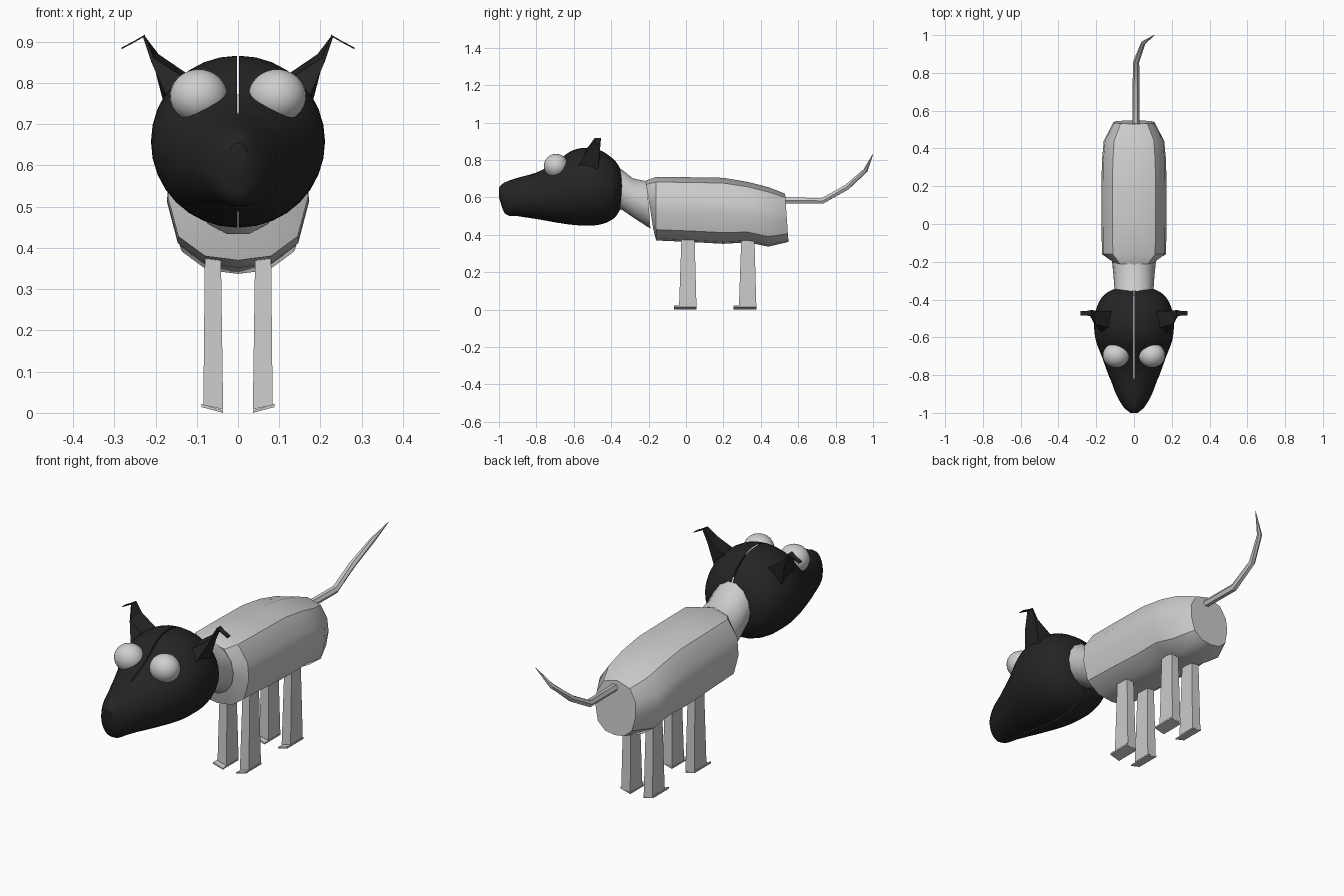
import bpy, bmesh, math
from mathutils import Vector

if "Cube" in bpy.data.objects:
    bpy.data.objects.remove(bpy.data.objects["Cube"])


def material(name, c):
    m = bpy.data.materials.new(name)
    m.diffuse_color = (c, c, c, 1)
    m.use_nodes = True
    m.node_tree.nodes["Principled BSDF"].inputs["Base Color"].default_value = m.diffuse_color
    return m


BLACK = material("black fur", 0.018)
GREY = material("grey fur", 0.6)
EYE = material("eye grey", 0.62)


def finish(name, bm, mat, mirror=False, smooth=35):
    bmesh.ops.recalc_face_normals(bm, faces=bm.faces)
    me = bpy.data.meshes.new(name)
    bm.to_mesh(me)
    bm.free()
    me.materials.append(mat)
    ob = bpy.data.objects.new(name, me)
    bpy.context.collection.objects.link(ob)
    bpy.context.view_layer.objects.active = ob
    ob.select_set(True)
    if smooth:
        bpy.ops.object.shade_smooth_by_angle(angle=math.radians(smooth))
    ob.select_set(False)
    if mirror:
        ob.modifiers.new("Mirror", 'MIRROR')
    return ob


def loft(rings, closed=True, caps=True):
    """Skin a list of equal-length rings of points."""
    bm = bmesh.new()
    vs = [[bm.verts.new(p) for p in r] for r in rings]
    n = len(vs[0])
    for a, b in zip(vs, vs[1:]):
        for i in range(n if closed else n - 1):
            j = (i + 1) % n
            bm.faces.new((a[i], a[j], b[j], b[i]))
    if caps:
        bm.faces.new(vs[0])
        bm.faces.new(vs[-1])
    return bm


def interp(table, y):
    """Smooth lookup of the table columns at y."""
    k = 0
    while k < len(table) - 2 and y > table[k + 1][0]:
        k += 1
    p0, p1 = table[max(k - 1, 0)], table[k]
    p2, p3 = table[k + 1], table[min(k + 2, len(table) - 1)]
    h = p2[0] - p1[0]
    t = (y - p1[0]) / h
    out = []
    for c in range(1, len(p1)):
        m1 = (p2[c] - p0[c]) / (p2[0] - p0[0]) * h
        m2 = (p3[c] - p1[c]) / (p3[0] - p1[0]) * h
        out.append((2*t**3 - 3*t*t + 1) * p1[c] + (t**3 - 2*t*t + t) * m1
                   + (3*t*t - 2*t**3) * p2[c] + (t**3 - t*t) * m2)
    return out


# Head: long pointed snout into a round skull; y, half width, top, bottom
HEAD = [(-1.0, .02, .655, .60), (-.97, .055, .68, .515), (-.9, .095, .705, .50),
        (-.8, .132, .733, .485), (-.7, .168, .785, .467), (-.62, .198, .845, .455),
        (-.55, .208, .865, .45), (-.47, .202, .857, .453), (-.4, .175, .815, .478),
        (-.36, .135, .77, .52), (-.34, .09, .72, .58)]
ys = []
for a, b in zip(HEAD, HEAD[1:]):
    ys += [a[0] + (b[0] - a[0]) * s / 3 for s in range(3)]
ys.append(HEAD[-1][0])
rings = []
for y in ys:
    w, top, bot = interp(HEAD, y)
    mid, r = (top + bot) / 2, (top - bot) / 2
    gap = 0.003 if y > -.82 else 0    # fine parting between the halves
    rings.append([(gap + w * math.cos(math.pi * (i / 16 - .5)), y,
                   mid + r * math.sin(math.pi * (i / 16 - .5))) for i in range(17)])
finish("head", loft(rings, closed=False), BLACK, mirror=True, smooth=40)


# Body and neck: faceted sections, symmetric about the middle
def body_ring(y, w, top, bot, lean=0):
    h = top - bot
    half = [(0, 0), (.47, .03), (.85, .17), (1, .45), (.96, .7), (.66, .92), (0, 1)]
    pts = half + [(-x, z) for x, z in half[-2:0:-1]]
    return [(x * w, y + lean * (1 - z), bot + z * h) for x, z in pts]


finish("body", loft([body_ring(-.215, .112, .69, .43, .04),
                     body_ring(-.16, .17, .71, .37),
                     body_ring(.02, .172, .708, .362),
                     body_ring(.2, .172, .705, .352),
                     body_ring(.33, .17, .683, .36),
                     body_ring(.44, .16, .655, .337),
                     body_ring(.53, .108, .62, .362, .018)]), GREY, smooth=32)


def oval(y, w, top, bot, lean, n=14):
    r = (top - bot) / 2
    return [(w * math.cos(a), y + lean * math.sin(a), bot + r + r * math.sin(a))
            for a in (math.tau * i / n for i in range(n))]


finish("neck", loft([oval(-.38, .10, .775, .54, 0), oval(-.34, .104, .75, .53, 0),
                     oval(-.28, .108, .705, .485, -.005),
                     oval(-.2, .116, .69, .43, -.01)]), GREY, smooth=40)


# Legs with thin slanted feet
def box_ring(x0, x1, y0, y1, z0, z1):
    return [(x0, y0, z0), (x1, y0, z1), (x1, y1, z1), (x0, y1, z0)]


for part, yc in (("front", .01), ("rear", .33)):
    leg = loft([box_ring(.042, .08, yc - .033, yc + .035, .42, .42),
                box_ring(.036, .084, yc - .047, yc + .046, .008, .02)])
    finish(part + "_leg", leg, GREY, mirror=True, smooth=0)
    foot = loft([box_ring(.036, .088, yc - .075, yc + .046, .006, .022),
                 box_ring(.036, .088, yc - .075, yc + .046, 0, .014)])
    finish(part + "_foot", foot, GREY, mirror=True, smooth=0)

# Eyes
bm = bmesh.new()
bmesh.ops.create_uvsphere(bm, u_segments=28, v_segments=18, radius=1)
for v in bm.verts:
    p = v.co * .065
    p.x *= 1.08
    v.co = p + Vector((.095, -.695, .768))
finish("eye", bm, EYE, mirror=True, smooth=30)

# Ears: tapered wedge with a thin drooping tip
ear = loft([[(.095, -.56, .79), (.165, -.585, .75), (.18, -.47, .75), (.105, -.46, .81)],
            [(.203, -.53, .86), (.21, -.53, .85), (.206, -.46, .85), (.193, -.46, .87)],
            [(.227, -.49, .915), (.231, -.49, .913), (.231, -.455, .913), (.227, -.455, .915)]])
finish("ear", ear, BLACK, mirror=True, smooth=0)
tip = loft([[(x, y0, z), (x, y1, z), (x, y1, z - .004), (x, y0, z - .004)]
            for x, y0, y1, z in ((.226, -.49, -.455, .917), (.25, -.485, -.46, .903),
                                 (.282, -.485, -.46, .886))])
finish("ear_tip", tip, BLACK, mirror=True, smooth=0)

# Tail: six-sided tube bending up and to one side
PATH = [(.01, .44, .585, .018), (.01, .73, .582, .018), (.012, .86, .655, .016),
        (.05, .96, .745, .012), (.108, 1.0, .833, .001)]
rings = []
for k, (x, y, z, r) in enumerate(PATH):
    d = Vector(PATH[min(k + 1, 4)][:3]) - Vector(PATH[max(k - 1, 0)][:3])
    side = d.cross(Vector((0, 0, 1))).normalized()
    up = side.cross(d).normalized()
    rings.append([Vector((x, y, z)) + r * (side * math.cos(a) + up * math.sin(a))
                  for a in (math.tau * i / 6 for i in range(6))])
finish("tail", loft(rings), GREY, smooth=30)
